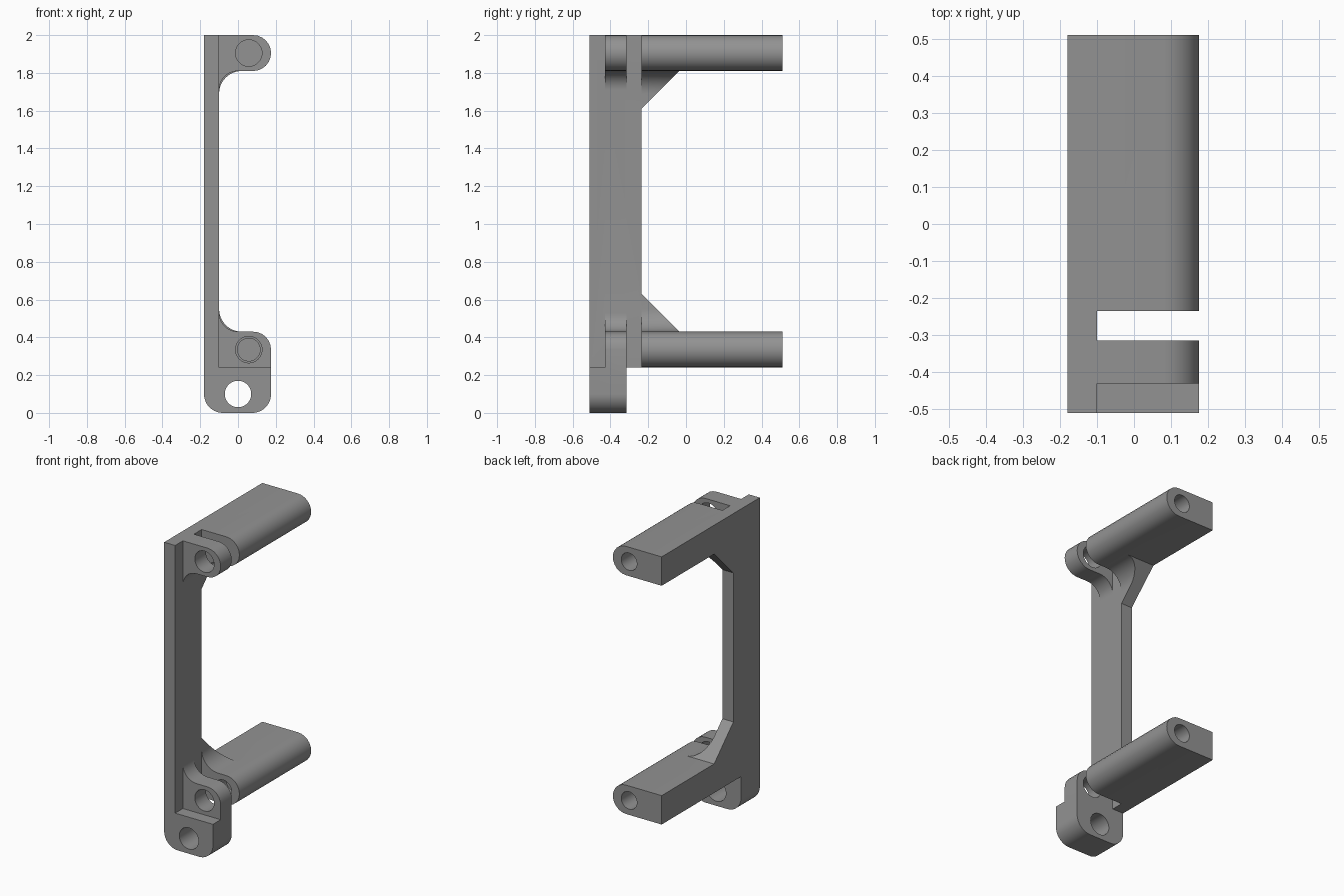
import bpy, bmesh, math

if "Cube" in bpy.data.objects:
    bpy.data.objects.remove(bpy.data.objects["Cube"])

X0, XW, X1 = -0.18, -0.10, 0.175      # outer wall face, inner wall face, free edge
MIRROR = 2.24                         # upper z -> lower z is MIRROR - z


def arc(cx, cz, r, a0, a1, n=12):
    return [(cx + r * math.cos(math.radians(a0 + (a1 - a0) * i / n)),
             cz + r * math.sin(math.radians(a0 + (a1 - a0) * i / n))) for i in range(n + 1)]


def flip(profile):
    return [(x, MIRROR - z) for x, z in profile]


def prism(name, profile, y0, y1, cut=None):
    """Extrude an (x, z) profile along y, optionally trimmed by a plane."""
    bm = bmesh.new()
    face = bm.faces.new([bm.verts.new((x, y0, z)) for x, z in profile])
    ext = bmesh.ops.extrude_face_region(bm, geom=[face])
    verts = [v for v in ext["geom"] if isinstance(v, bmesh.types.BMVert)]
    bmesh.ops.translate(bm, verts=verts, vec=(0, y1 - y0, 0))
    if cut:
        bmesh.ops.bisect_plane(bm, geom=bm.verts[:] + bm.edges[:] + bm.faces[:],
                               plane_co=cut[0], plane_no=cut[1], clear_outer=True)
        bmesh.ops.holes_fill(bm, edges=[e for e in bm.edges if e.is_boundary], sides=0)
    bmesh.ops.recalc_face_normals(bm, faces=bm.faces[:])
    mesh = bpy.data.meshes.new(name)
    bm.to_mesh(mesh)
    bm.free()
    obj = bpy.data.objects.new(name, mesh)
    bpy.context.collection.objects.link(obj)
    return obj


def box(xa, xb, za, zb):
    return [(xa, za), (xb, za), (xb, zb), (xa, zb)]


def hole(name, x, z, r, y0, y1):
    return prism(name, arc(x, z, r, 0, 360, 40)[:-1], y0, y1)


# Side wall
bracket = prism("bracket", box(X0, XW, 0.24, 2.0), -0.51, -0.235)

# Foot block with rounded lower corners
foot = (arc(X0 + 0.1, 0.1, 0.1, 180, 270) + arc(X1 - 0.1, 0.1, 0.1, 270, 360)
        + [(X1, 0.24), (X0, 0.24)])
adds = [prism("foot", foot, -0.51, -0.315),
        prism("lower_ear_base", box(XW, X1, 0.2, 0.335), -0.43, -0.315)]

# Upper profiles: round nosed bar, ear with fillet, gusset with fillet
nose = arc(X1 - 0.095, 1.905, 0.095, -90, 90)
arm = nose + [(X0, 2.0), (X0, 1.81)]
ear = nose + [(-0.14, 2.0), (-0.14, 1.71)] + arc(XW + 0.1, 1.71, 0.1, 180, 90)
gusset = ([(0.02, 1.85), (X0, 1.85), (X0, 1.58), (XW, 1.58)]
          + arc(XW + 0.12, 1.69, 0.12, 180, 90))

for label, f, s in (("upper", lambda p: p, -1), ("lower", flip, 1)):
    z = f([(0, 1.61)])[0][1]
    adds.append(prism(label + "_arm", f(arm), -0.235, 0.51))
    adds.append(prism(label + "_ear", f(ear), -0.43, -0.315))
    adds.append(prism(label + "_gusset", f(gusset), -0.235, 0.02,
                      cut=((0, -0.235, z), (0, 1, s))))

# Bores: ears, blind arm ends, foot
cuts = [hole("foot_bore", 0.0, 0.10, 0.07, -0.6, -0.25),
        hole("lower_pilot_bore", 0.057, 0.335, 0.06, -0.26, -0.12)]
for label, z in (("upper", 1.905), ("lower", 0.335)):
    cuts.append(hole(label + "_ear_bore", 0.057, z, 0.07, -0.47, -0.27))
    cuts.append(hole(label + "_arm_bore", 0.057, z, 0.057, 0.26, 0.6))

# Join the parts and cut the bores
for parts, op in ((adds, 'UNION'), (cuts, 'DIFFERENCE')):
    for part in parts:
        part.hide_render = True
        mod = bracket.modifiers.new(part.name, 'BOOLEAN')
        mod.operation, mod.solver, mod.object = op, 'EXACT', part
bpy.context.view_layer.update()
result = bpy.data.meshes.new_from_object(
    bracket.evaluated_get(bpy.context.evaluated_depsgraph_get()))
bracket.modifiers.clear()
bracket.data = result
for part in adds + cuts:
    bpy.data.objects.remove(part)

# Clean coplanar seams
bm = bmesh.new()
bm.from_mesh(result)
bmesh.ops.remove_doubles(bm, verts=bm.verts[:], dist=1e-5)
bmesh.ops.dissolve_limit(bm, angle_limit=0.01, verts=bm.verts[:], edges=bm.edges[:])
bm.to_mesh(result)
bm.free()

# Grey finish
grey = bpy.data.materials.new("grey")
grey.diffuse_color = (0.29, 0.29, 0.29, 1)
grey.use_nodes = True
grey.node_tree.nodes["Principled BSDF"].inputs["Base Color"].default_value = grey.diffuse_color
result.materials.clear()
result.materials.append(grey)
bpy.context.view_layer.objects.active = bracket
bracket.select_set(True)
bpy.ops.object.shade_smooth_by_angle(angle=math.radians(30))
